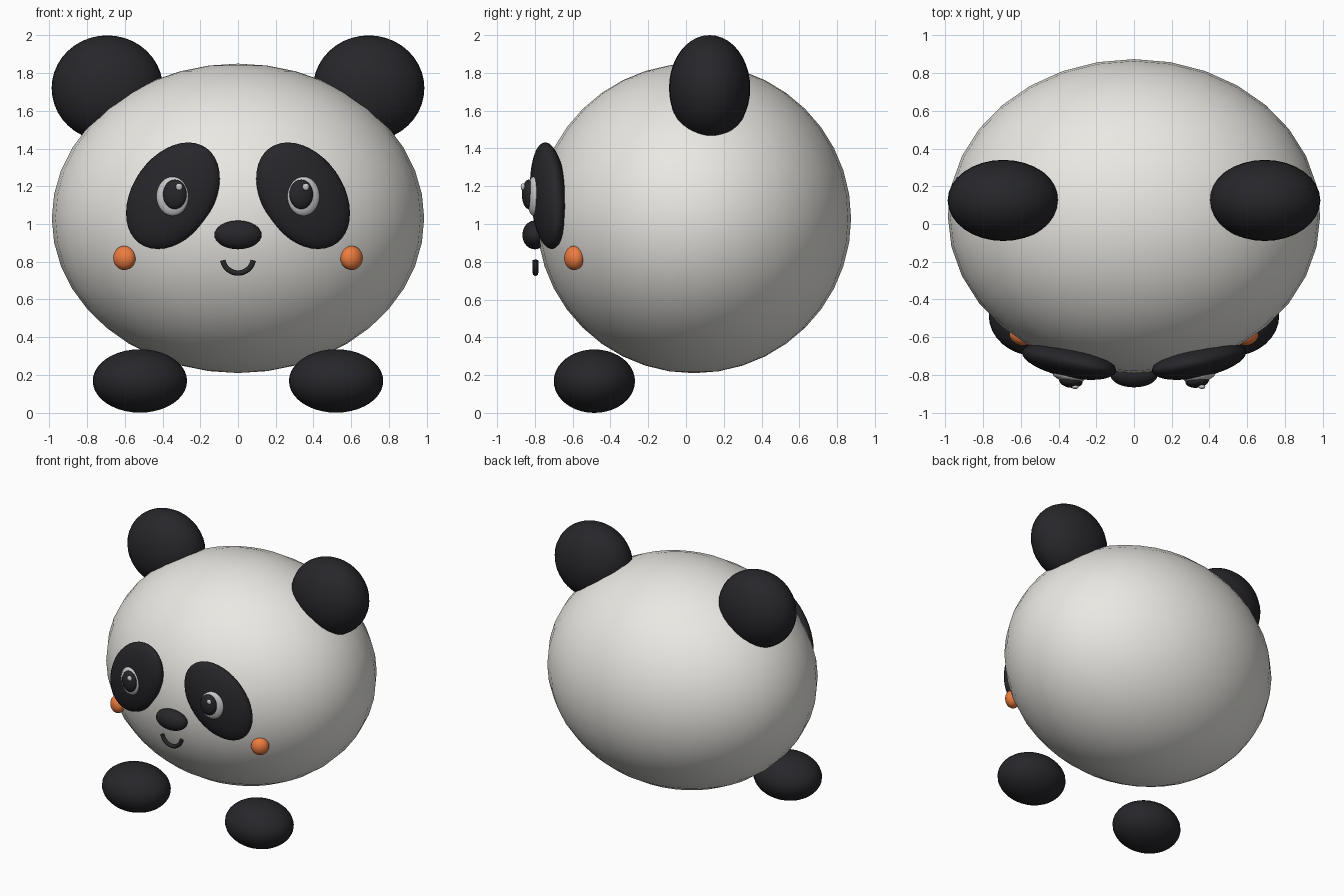
import bpy
from math import radians, sin, cos

if "Cube" in bpy.data.objects:
    bpy.data.objects.remove(bpy.data.objects["Cube"])


def material(name, rgb):
    m = bpy.data.materials.new(name)
    m.diffuse_color = (*rgb, 1)
    m.use_nodes = True
    m.node_tree.nodes["Principled BSDF"].inputs["Base Color"].default_value = m.diffuse_color
    return m


WHITE = material("cream_white", (0.82, 0.81, 0.77))
BLACK = material("soft_black", (0.02, 0.02, 0.024))
EYE = material("eye_white", (0.75, 0.75, 0.75))
ORANGE = material("cheek_orange", (0.85, 0.2, 0.05))


def ellipsoid(name, loc, radii, mat, rot=(0, 0, 0), segs=32, rings=20):
    bpy.ops.mesh.primitive_uv_sphere_add(
        segments=segs, ring_count=rings, radius=1, location=loc,
        rotation=[radians(a) for a in rot])
    ob = bpy.context.object
    ob.name = name
    ob.scale = radii
    ob.data.materials.append(mat)
    bpy.ops.object.shade_smooth()
    return ob


# Round head and nose
ellipsoid("head", (0, 0.042, 1.03), (0.987, 0.832, 0.82), WHITE)
ellipsoid("nose", (0, -0.80, 0.942), (0.125, 0.066, 0.076), BLACK)

for side, s in (("left", -1), ("right", 1)):
    # Ears and feet
    ellipsoid(f"{side}_ear", (s * 0.693, 0.125, 1.72), (0.295, 0.215, 0.28), BLACK)
    ellipsoid(f"{side}_foot", (s * 0.52, -0.485, 0.168), (0.25, 0.215, 0.168), BLACK)
    # Tilted eye patch, eye, pupil; the highlights lean the same way on both eyes
    ellipsoid(f"{side}_eye_patch", (s * 0.345, -0.728, 1.15), (0.218, 0.085, 0.311),
              BLACK, (0, -36 * s, 12 * s))
    ellipsoid(f"{side}_eye", (s * 0.347, -0.805, 1.147), (0.087, 0.035, 0.104),
              EYE, (0, 0, 12 * s))
    ellipsoid(f"{side}_pupil", (s * 0.335, -0.832, 1.157), (0.063, 0.036, 0.078),
              BLACK, (0, 0, 8 * s))
    ellipsoid(f"{side}_eye_highlight", (s * 0.336 + 0.024, -0.863, 1.197),
              (0.018, 0.012, 0.019), EYE, segs=16, rings=10)
    # Cheek
    ellipsoid(f"{side}_cheek", (s * 0.602, -0.592, 0.82), (0.063, 0.05, 0.064),
              ORANGE, (0, 0, 30 * s), segs=24, rings=14)

# Smile: a round tube along an arc
curve = bpy.data.curves.new("smile", "CURVE")
curve.dimensions = "3D"
curve.bevel_depth = 0.015
curve.bevel_resolution = 3
curve.use_fill_caps = True
path = curve.splines.new("POLY")
N = 20
path.points.add(N)
for i, p in enumerate(path.points):
    a = radians(190 + 160 * i / N)
    p.co = (0.082 * cos(a), -0.797, 0.822 + 0.082 * sin(a), 1)
path.use_smooth = True
curve.materials.append(BLACK)
bpy.context.collection.objects.link(bpy.data.objects.new("smile", curve))
